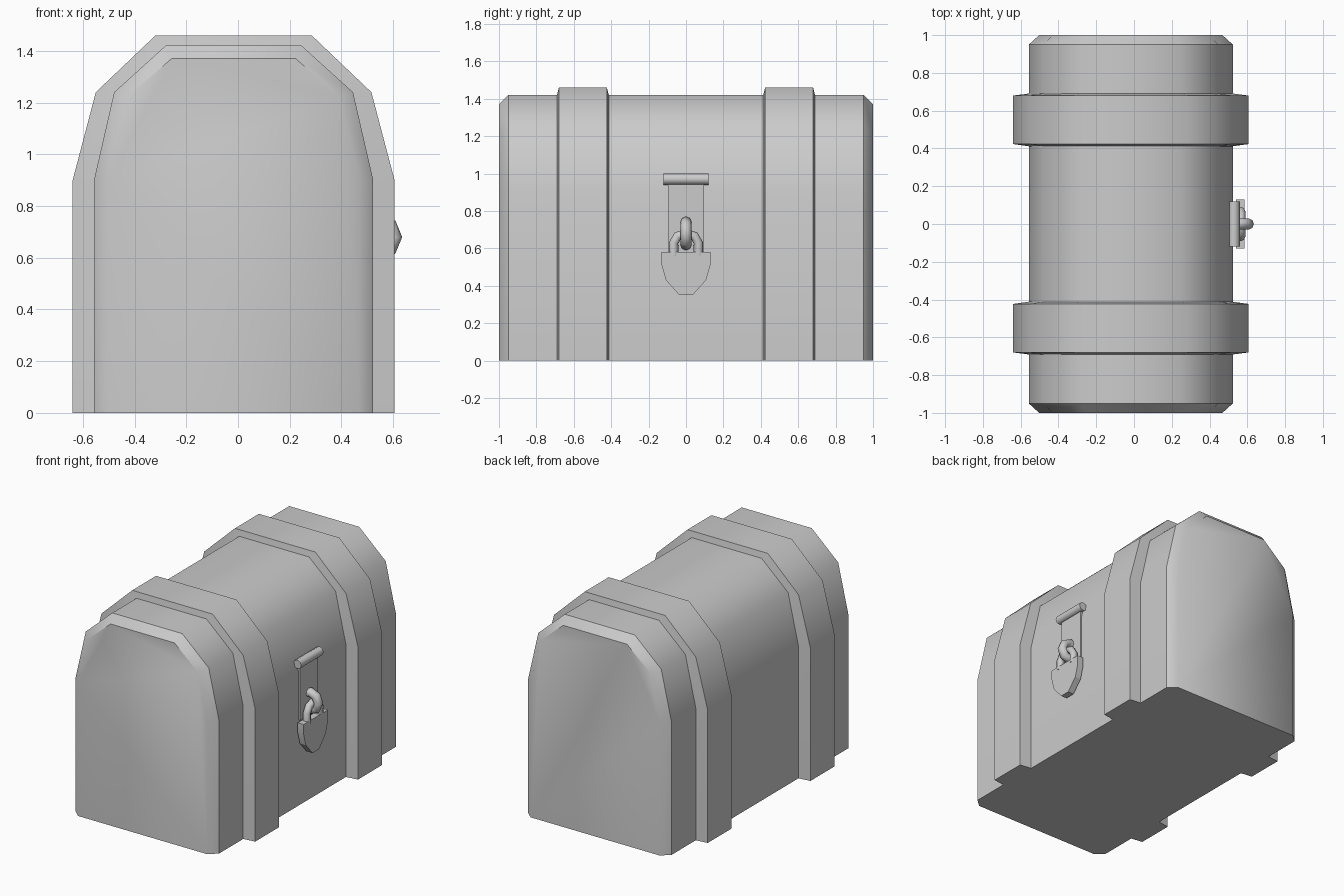
import bpy, bmesh, math

if "Cube" in bpy.data.objects:
    bpy.data.objects.remove(bpy.data.objects["Cube"])

CX = -0.017  # centre line of the chest itself (the lock sticks out on +x)


def finish(name, bm, angle=44):
    bmesh.ops.recalc_face_normals(bm, faces=bm.faces)
    me = bpy.data.meshes.new(name)
    bm.to_mesh(me)
    bm.free()
    ob = bpy.data.objects.new(name, me)
    bpy.context.collection.objects.link(ob)
    bpy.ops.object.select_all(action='DESELECT')
    bpy.context.view_layer.objects.active = ob
    ob.select_set(True)
    bpy.ops.object.shade_smooth_by_angle(angle=math.radians(angle))
    return ob


def arch(half):
    """Full arched outline from (half width, z) points."""
    return [(CX - w, z) for w, z in half] + [(CX + w, z) for w, z in reversed(half)]


def skin(bm, rows, closed_rows=False, closed_ring=False):
    """Quads between successive rows of vertices."""
    n, m = len(rows), len(rows[0])
    for i in range(n if closed_rows else n - 1):
        for j in range(m if closed_ring else m - 1):
            a, b = rows[i], rows[(i + 1) % n]
            bm.faces.new((a[j], a[(j + 1) % m], b[(j + 1) % m], b[j]))


def tube(name, path, normal_axis, r, sides=8, closed=False):
    """Round tube along a planar path; normal_axis is the plane's normal."""
    from mathutils import Vector
    bm = bmesh.new()
    pts = [Vector(p) for p in path]
    nrm = Vector(normal_axis)
    rows = []
    for i, p in enumerate(pts):
        if closed:
            t = pts[(i + 1) % len(pts)] - pts[i - 1]
        else:
            t = pts[min(i + 1, len(pts) - 1)] - pts[max(i - 1, 0)]
        side = t.normalized().cross(nrm)
        rows.append([bm.verts.new(p + r * (math.cos(a) * side + math.sin(a) * nrm))
                     for a in (math.tau * k / sides for k in range(sides))])
    skin(bm, rows, closed_rows=closed, closed_ring=True)
    if not closed:
        bm.faces.new(rows[0])
        bm.faces.new(rows[-1])
    return finish(name, bm, 60)


def slab(name, outline, x0, x1):
    """Flat plate: (y, z) outline extruded along x."""
    bm = bmesh.new()
    rows = [[bm.verts.new((x, y, z)) for y, z in outline] for x in (x0, x1)]
    skin(bm, rows, closed_ring=True)
    for row in rows:
        bm.faces.new(row)
    return finish(name, bm, 20)


# Chest body with chamfered ends
BODY = arch([(0.54, 0), (0.54, 0.90), (0.462, 1.24), (0.263, 1.42)])
END = arch([(0.485, 0), (0.485, 0.90), (0.413, 1.22), (0.24, 1.37)])
BAND = arch([(0.6225, 0), (0.6225, 0.90), (0.533, 1.24), (0.302, 1.46)])
INNER = arch([(0.53, 0), (0.53, 0.90), (0.453, 1.23), (0.257, 1.41)])

bm = bmesh.new()
rows = [[bm.verts.new((x, y, z)) for x, z in prof]
        for y, prof in ((-1, END), (-0.95, BODY), (0.95, BODY), (1, END))]
skin(bm, rows)
bm.faces.new(rows[0])
bm.faces.new(rows[-1])
bm.faces.new([r[0] for r in rows] + [r[-1] for r in reversed(rows)])
finish("chest_body", bm)

# Two raised straps with slightly flared sides
for s, name in ((-1, "strap_front"), (1, "strap_back")):
    bm = bmesh.new()
    rows = [[bm.verts.new((x, s * y, z)) for x, z in prof]
            for y, prof in ((0.41, INNER), (0.423, BAND), (0.68, BAND), (0.692, INNER))]
    skin(bm, rows, closed_rows=True)
    for k in (0, -1):
        bm.faces.new([r[k] for r in rows])
    finish(name, bm)

# Hasp: hinge pin and hanging plate
tube("hasp_hinge", [(0.53, -0.12, 0.97), (0.53, 0.12, 0.97)], (0, 0, 1), 0.03)
slab("hasp_plate", [(-0.095, 0.58), (0.095, 0.58), (0.095, 0.96), (-0.095, 0.96)], 0.51, 0.533)

# Staple ring through the hasp
tube("staple_ring", [(0.545 + 0.06 * math.cos(a), 0, 0.68 + 0.06 * math.sin(a))
                     for a in (math.tau * k / 8 for k in range(8))],
     (0, 1, 0), 0.03, closed=True)

# Padlock shackle and body
tube("padlock_shackle", [(0.565, -0.066, 0.56), (0.565, -0.066, 0.63), (0.565, -0.045, 0.665),
                         (0.565, 0, 0.68), (0.565, 0.045, 0.665), (0.565, 0.066, 0.63),
                         (0.565, 0.066, 0.56)], (1, 0, 0), 0.025)
half = [(0.13, 0.58), (0.13, 0.51), (0.107, 0.43), (0.035, 0.35)]
slab("padlock_body", half + [(-y, z) for y, z in reversed(half)], 0.54, 0.585)
